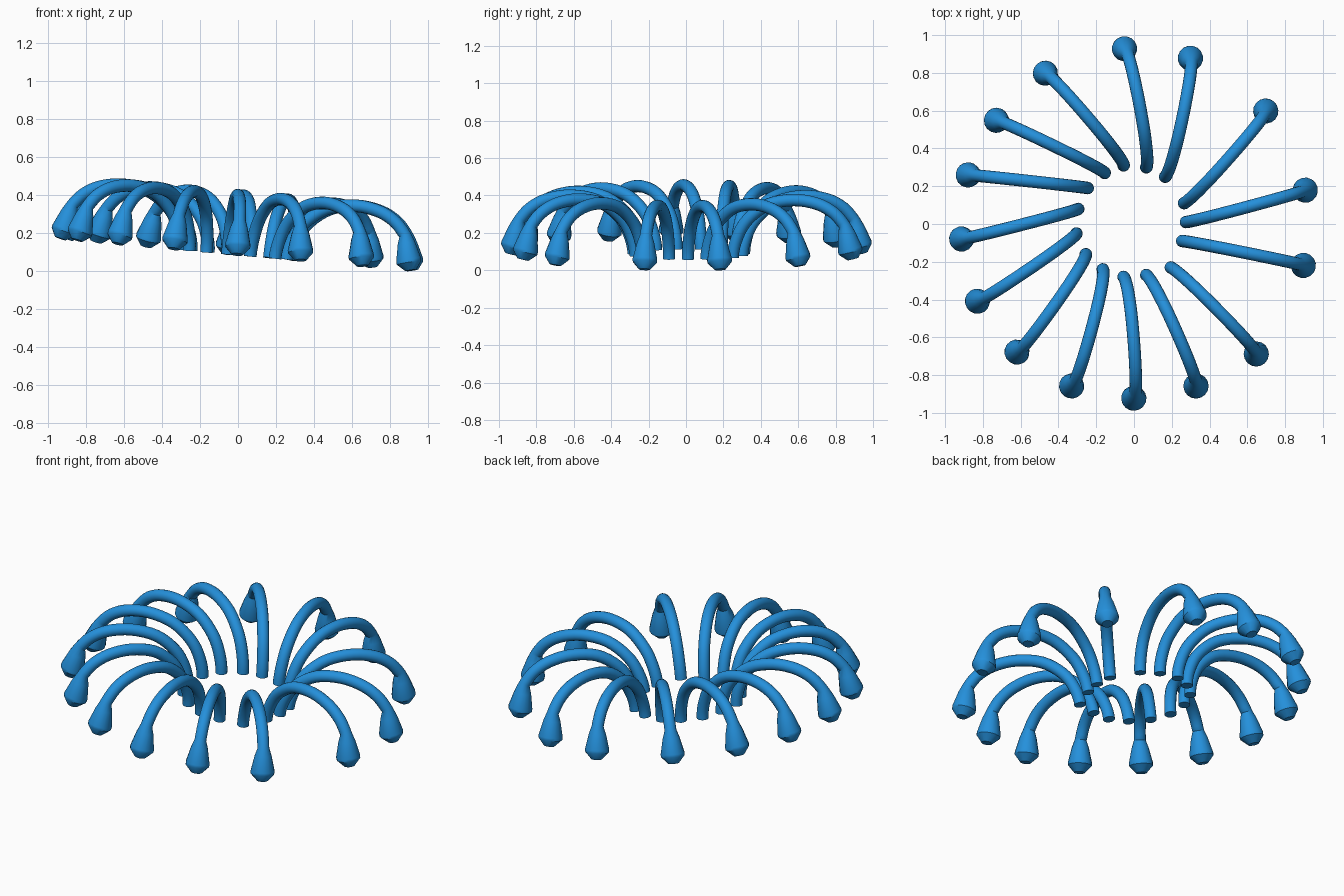
import bpy, bmesh, math
from mathutils import Vector
from mathutils.geometry import interpolate_bezier

if "Cube" in bpy.data.objects:
    bpy.data.objects.remove(bpy.data.objects["Cube"])

# inner foot (x, y) and outer bulb centre (x, y) of every stamen, seen from the top
STAMENS = [
    (.07, .30, -.05, .93), (.17, .25, .30, .88), (.27, .11, .70, .60),
    (.28, .01, .91, .18), (.26, -.09, .90, -.22), (.20, -.23, .65, -.69),
    (.07, -.27, .33, -.86), (-.05, -.28, .00, -.925), (-.16, -.24, -.33, -.86),
    (-.25, -.16, -.62, -.68), (-.30, -.05, -.83, -.41), (-.29, .08, -.915, -.08),
    (-.24, .19, -.88, .26), (-.15, .27, -.73, .55), (-.05, .31, -.47, .80)]

# arch centre line: share of the way outwards, height
ARCH = [(0, -.01), (.04, .10), (.13, .195), (.30, .275), (.52, .302),
        (.72, .283), (.86, .235), (.95, .17)]
# bulb rings: share outwards, height, radius
BULB = [(.965, .13, .047), (.995, .045, .067), (1.0, .03, .066), (1.02, -.008, .03)]
TUBE_R, SIDES, SLOPE = .033, 16, .09


def arch_path():
    """Smooth centre line through the arch points, then the bulb rings."""
    p = [Vector((a, b, 0)) for a, b in ARCH]
    tan = [(p[min(i + 1, len(p) - 1)] - p[max(i - 1, 0)]) / 6 for i in range(len(p))]
    tan[0] = Vector((0, .035, 0))
    out = []
    for i in range(len(p) - 1):
        seg = interpolate_bezier(p[i], p[i] + tan[i], p[i + 1] - tan[i + 1], p[i + 1], 5)
        out += [(q.x, q.y, TUBE_R) for q in seg[:-1]]
    return out + [(p[-1].x, p[-1].y, TUBE_R)] + BULB


PATH = arch_path()
blue = bpy.data.materials.new("stamen_blue")
blue.diffuse_color = (.018, .28, .71, 1)
blue.use_nodes = True
blue.node_tree.nodes["Principled BSDF"].inputs["Base Color"].default_value = blue.diffuse_color


def stamen(n, x0, y0, x1, y1):
    foot, run = Vector((x0, y0, 0)), Vector((x1 - x0, y1 - y0, 0))
    side = Vector((0, 0, 1)).cross(run).normalized()
    # place the path in its radial plane, on the tilted base plane
    pts = []
    for t, h, r in PATH:
        q = foot + run * t
        pts.append(Vector((q.x + SLOPE * (h - .05), q.y, .095 - SLOPE * q.x + h)))
    bm = bmesh.new()
    rings = []
    first_bulb = len(PATH) - len(BULB)
    for i, (c, (t, h, r)) in enumerate(zip(pts, PATH)):
        if i >= first_bulb:
            tangent = pts[-1] - pts[first_bulb - 1]
        else:
            tangent = pts[i + 1] - pts[max(i - 1, 0)]
        across = tangent.cross(side).normalized()
        s = across.cross(tangent).normalized()
        rings.append([bm.verts.new(c + r * (math.cos(a) * s + math.sin(a) * across))
                      for a in (2 * math.pi * k / SIDES for k in range(SIDES))])
    for a, b in zip(rings, rings[1:]):
        for k in range(SIDES):
            j = (k + 1) % SIDES
            bm.faces.new((a[k], a[j], b[j], b[k]))
    bm.faces.new(rings[0])
    bm.faces.new(rings[-1])
    bmesh.ops.recalc_face_normals(bm, faces=bm.faces)
    mesh = bpy.data.meshes.new(f"stamen_{n}")
    bm.to_mesh(mesh)
    bm.free()
    mesh.materials.append(blue)
    ob = bpy.data.objects.new(f"stamen_{n}", mesh)
    bpy.context.collection.objects.link(ob)
    bpy.ops.object.select_all(action='DESELECT')
    ob.select_set(True)
    bpy.context.view_layer.objects.active = ob
    bpy.ops.object.shade_smooth_by_angle(angle=math.radians(35))


for n, s in enumerate(STAMENS, 1):
    stamen(n, *s)
